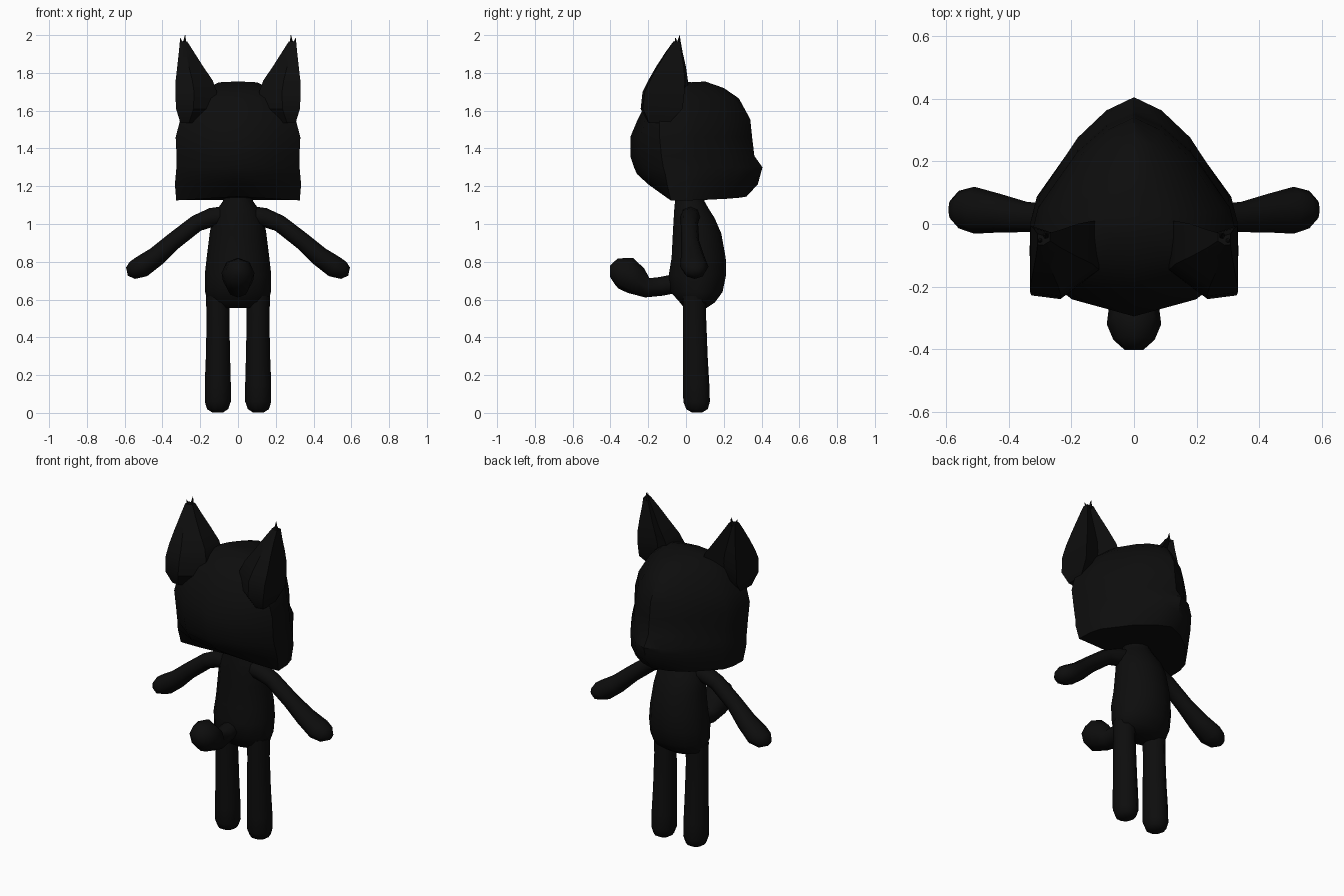
import bpy, bmesh, math
from mathutils import Vector

if "Cube" in bpy.data.objects:
    bpy.data.objects.remove(bpy.data.objects["Cube"])

black = bpy.data.materials.new("soft_black")
black.diffuse_color = (0.004, 0.004, 0.004, 1)
black.use_nodes = True
black.node_tree.nodes["Principled BSDF"].inputs["Base Color"].default_value = black.diffuse_color


def loft(name, rings, mirror=False, angle=45):
    """Skin a stack of equal-sized rings and cap both ends."""
    bm = bmesh.new()
    loops = [[bm.verts.new(p) for p in ring] for ring in rings]
    n = len(loops[0])
    for a, b in zip(loops, loops[1:]):
        for i in range(n):
            j = (i + 1) % n
            bm.faces.new((a[i], a[j], b[j], b[i]))
    bm.faces.new(loops[0])
    bm.faces.new(loops[-1])
    bmesh.ops.recalc_face_normals(bm, faces=bm.faces)
    me = bpy.data.meshes.new(name)
    bm.to_mesh(me)
    bm.free()
    me.materials.append(black)
    ob = bpy.data.objects.new(name, me)
    bpy.context.collection.objects.link(ob)
    bpy.ops.object.select_all(action='DESELECT')
    ob.select_set(True)
    bpy.context.view_layer.objects.active = ob
    bpy.ops.object.shade_smooth_by_angle(angle=math.radians(angle))
    if mirror:
        ob.modifiers.new("mirror", 'MIRROR')
    return ob


def oval(centre, u, v, n):
    """Ellipse ring around centre spanned by the half-axes u and v."""
    c = Vector(centre)
    return [c + Vector(u) * math.cos(t) + Vector(v) * math.sin(t)
            for t in (2 * math.pi * i / n for i in range(n))]


def tube(name, path, side, n=8, mirror=False):
    """Limb along a path of (point, in-plane radius, sideways radius)."""
    pts = [Vector(p[0]) for p in path]
    side = Vector(side)
    rings = []
    for i, (p, r, s) in enumerate(path):
        d = pts[min(i + 1, len(pts) - 1)] - pts[max(i - 1, 0)]
        rings.append(oval(p, side * s, d.cross(side).normalized() * r, n))
    return loft(name, rings, mirror, 60)


# Head: half outline as (width fraction, depth fraction), widest along the cheek ridge
HALF = [(0, 1), (.27, .92), (.55, .755), (.93, .39), (.99, .22), (1, 0),
        (.6, -.65), (0, -1)]


def head_ring(z, w, front, ridge, back, lift=0):
    def point(fx, fy):
        y = ridge + fy * ((front - ridge) if fy > 0 else (ridge - back))
        return Vector((fx * w, y, z + lift * (1 - abs(fx))))
    return ([point(*p) for p in HALF] +
            [point(-x, y) for x, y in reversed(HALF[1:-1])])


# height, half width, front, ridge, back, centre lift
loft("head", [head_ring(*r) for r in [
    (1.125, .327, .32, -.08, -.10, .02),
    (1.21, .334, .38, -.10, -.20, 0),
    (1.265, .329, .395, -.11, -.26, 0),
    (1.30, .326, .405, -.12, -.275, 0),
    (1.36, .325, .362, -.13, -.295, 0),
    (1.46, .33, .35, -.14, -.295, 0),
    (1.555, .305, .34, -.14, -.255, 0),
    (1.665, .235, .28, -.12, -.20, 0),
    (1.72, .165, .20, -.08, -.12, 0),
    (1.75, .10, .10, -.02, -.04, .005),
]], angle=35)


# Ears: hollow-fronted wedge rings
def ear_ring(x, y, z, rx, ry):
    shape = [(-1, 1), (0, .55), (1, .85), (1, -.9), (.1, -1), (-1, -.3)]
    return [Vector((x + rx * a, y + ry * b, z)) for a, b in shape]


loft("ear", [ear_ring(*r) for r in [
    (.255, -.14, 1.535, .05, .06),
    (.225, -.12, 1.61, .103, .12),
    (.222, -.11, 1.70, .11, .12),
    (.232, -.095, 1.76, .098, .105),
    (.252, -.08, 1.83, .07, .08),
    (.273, -.063, 1.91, .04, .045),
    (.288, -.048, 1.965, .02, .02),
]], True, 35)

# Tufts on the ear tips
for name, base, tip in [("inner_ear_tuft", (.282, -.04, 1.95), (.28, -.033, 2.0)),
                        ("outer_ear_tuft", (.295, -.05, 1.95), (.306, -.056, 1.985))]:
    loft(name, [oval(base, (.013, 0, 0), (0, .013, 0), 5),
                oval(tip, (.001, 0, 0), (0, .001, 0), 5)], True)

# Torso: height, half width, front, back
loft("torso", [oval((0, (f + b) / 2, z), (w, 0, 0), (0, (f - b) / 2, 0), 14)
               for z, w, f, b in [
    (.555, .10, .11, -.01), (.585, .16, .155, -.035), (.64, .174, .197, -.085),
    (.73, .176, .216, -.095), (.82, .166, .214, -.08), (.95, .15, .19, -.073),
    (1.03, .137, .155, -.068), (1.085, .105, .12, -.064),
    (1.12, .08, .10, -.06), (1.18, .07, .09, -.05)]], angle=60)

# Legs
loft("leg", [oval((x, y, z), (rx, 0, 0), (0, ry, 0), 10) for x, y, z, rx, ry in [
    (.108, .058, .003, .03, .03), (.108, .058, .02, .056, .06),
    (.107, .056, .06, .069, .074), (.107, .054, .15, .069, .073),
    (.106, .05, .30, .064, .068), (.106, .045, .50, .06, .065),
    (.106, .045, .62, .064, .065)]], True, 60)

# Arms
tube("arm", [
    ((.07, .025, 1.04), .055, .055), ((.14, .02, 1.035), .05, .052),
    ((.22, .018, 1.003), .045, .046), ((.34, .022, .91), .046, .048),
    ((.43, .035, .83), .052, .062), ((.51, .044, .774), .058, .075),
    ((.56, .046, .754), .047, .06), ((.588, .046, .748), .022, .028),
], (0, 1, 0), 8, True)

# Tail
tube("tail", [
    ((0, -.03, .69), .05, .05), ((0, -.13, .67), .05, .05),
    ((0, -.205, .662), .052, .058), ((0, -.265, .70), .078, .08),
    ((0, -.32, .74), .09, .087), ((0, -.37, .75), .068, .066),
    ((0, -.402, .75), .03, .03),
], (1, 0, 0), 8)
